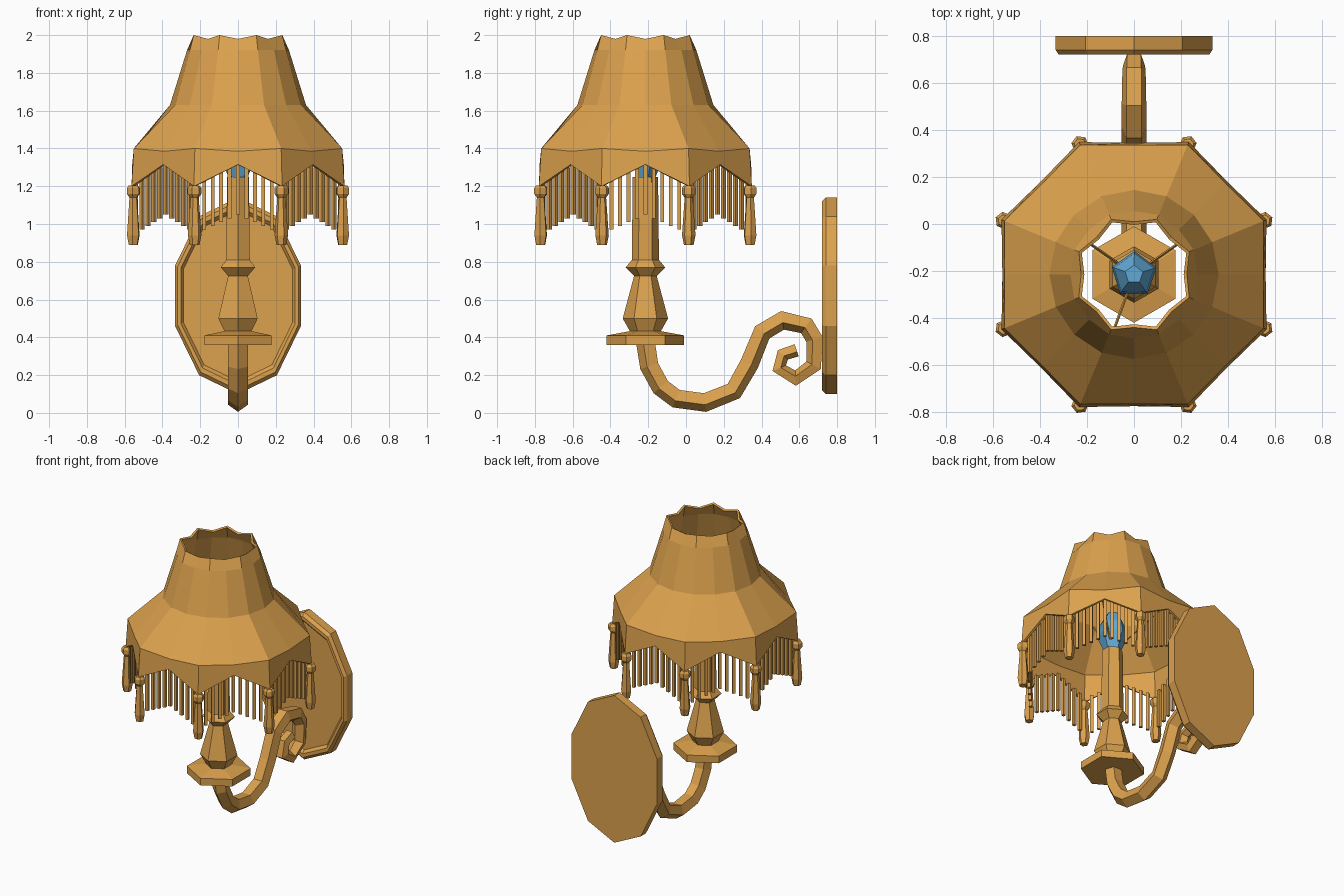
import bpy
import bmesh
import math
from mathutils import Vector

cube = bpy.data.objects.get("Cube")
if cube:
    bpy.data.objects.remove(cube, do_unlink=True)

AXIS = Vector((0, -0.215, 0))      # vertical axis of the lamp
STEP = math.pi / 8                 # the shade has sixteen segments


def material(name, colour):
    mat = bpy.data.materials.new(name)
    mat.use_nodes = True
    mat.diffuse_color = colour
    mat.node_tree.nodes["Principled BSDF"].inputs["Base Color"].default_value = colour
    return mat


BRASS = material("warm brass", (0.72, 0.36, 0.075, 1))
BLUE = material("blue glass", (0.12, 0.40, 0.67, 1))


def loft(name, rings, mat=BRASS, caps=True):
    """Skin a list of equal-length point rings."""
    bm = bmesh.new()
    loops = [[bm.verts.new(p) for p in ring] for ring in rings]
    n = len(loops[0])
    for a, b in zip(loops, loops[1:]):
        for i in range(n):
            j = (i + 1) % n
            bm.faces.new((a[i], a[j], b[j], b[i]))
    if caps:
        bm.faces.new(loops[0][::-1])
        bm.faces.new(loops[-1])
    bmesh.ops.recalc_face_normals(bm, faces=bm.faces)
    mesh = bpy.data.meshes.new(name)
    bm.to_mesh(mesh)
    bm.free()
    mesh.materials.append(mat)
    obj = bpy.data.objects.new(name, mesh)
    bpy.context.collection.objects.link(obj)
    return obj


def polar(radius, angle, z, centre=AXIS):
    return centre + Vector((radius * math.cos(angle), radius * math.sin(angle), z))


def lathe(name, profile, sides, phase=0.0, centre=AXIS, mat=BRASS):
    rings = [[polar(r, phase + math.tau * i / sides, z, centre) for i in range(sides)]
             for r, z in profile]
    return loft(name, rings, mat)


# Wall plate: ten-sided oval with a raised, chamfered rim
rings = []
for y, scale in ((0.80, 1), (0.74, 1), (0.72, 0.96), (0.72, 0.91), (0.74, 0.87)):
    rings.append([(0.35 * scale * math.sin(math.tau * i / 10), y,
                   0.62 + 0.52 * scale * math.cos(math.tau * i / 10)) for i in range(10)])
loft("wall_plate", rings)

# Curled arm: pentagonal section swept along a path in the side plane
path = [(-0.21, 0.38), (-0.19, 0.25), (-0.13, 0.14), (-0.05, 0.08), (0.10, 0.06),
        (0.25, 0.12), (0.33, 0.26), (0.40, 0.43), (0.51, 0.495), (0.64, 0.465),
        (0.685, 0.39), (0.68, 0.25), (0.58, 0.18), (0.49, 0.235), (0.51, 0.31), (0.585, 0.335)]
points = [Vector((0, y, z)) for y, z in path]
rings = []
for i, p in enumerate(points):
    tangents = []
    if i > 0:
        tangents.append((p - points[i - 1]).normalized())
    if i < len(points) - 1:
        tangents.append((points[i + 1] - p).normalized())
    t = sum(tangents, Vector()).normalized()
    out = Vector((0, t.z, -t.y))
    size = 0.055 if i < 9 else 0.055 - 0.0025 * (i - 8)
    rings.append([p + out * size * math.cos(math.tau * k / 5)
                  + Vector((size * math.sin(math.tau * k / 5), 0, 0)) for k in range(5)])
loft("curled_arm", rings)

# Drip pan and turned candle stem
lathe("drip_pan", [(0.205, 0.36), (0.205, 0.41), (0.07, 0.435)], 6, math.pi / 2)
lathe("candle_stem", [(0.075, 0.42), (0.12, 0.50), (0.06, 0.725), (0.105, 0.77),
                      (0.072, 0.81), (0.067, 1.25)], 6, math.pi / 2)

# Bulb
lathe("bulb", [(0.05, 1.24), (0.10, 1.36), (0.09, 1.44), (0.04, 1.52)], 5, 0.3, mat=BLUE)

# Shade: scalloped at both edges, corners on odd segments
# Each row is corner radius, corner height, middle radius, middle height
shade_rows = [(0.61, 1.20, 0.56, 1.315), (0.597, 1.40, 0.55, 1.385),
              (0.36, 1.63, 0.36, 1.63), (0.275, 1.92, 0.27, 1.92),
              (0.254, 2.00, 0.225, 1.98)]
rings = [[polar(cr, i * STEP, cz) if i % 2 else polar(mr, i * STEP, mz) for i in range(16)]
         for cr, cz, mr, mz in shade_rows]
shade = loft("lamp_shade", rings, caps=False)
solid = shade.modifiers.new("thickness", "SOLIDIFY")
solid.thickness = 0.015
solid.offset = -1

# Spokes holding the shade
for k, degrees in enumerate((35, 145, 250)):
    a = math.radians(degrees)
    side = Vector((-math.sin(a), math.cos(a), 0)) * 0.006
    up = Vector((0, 0, 0.006))
    ends = (polar(0.03, a, 1.27), polar(0.35, a, 1.61))
    loft(f"shade_spoke_{k + 1}", [[p + side, p + up, p - side, p - up] for p in ends])

# Tassels at the corners, with bead fringe strung between them
RODS = 9
for k in range(8):
    a = (2 * k + 1) * STEP
    lathe(f"tassel_{k + 1}", [(0.025, 1.205), (0.037, 1.19), (0.037, 1.16), (0.022, 1.14),
                              (0.036, 0.94), (0.026, 0.89)], 6, a, polar(0.6, a, 0))
    start = polar(0.585, a, 0)
    middle = polar(0.54, a + STEP, 0)
    end = polar(0.585, a + 2 * STEP, 0)
    for n in range(1, RODS + 1):
        t = 2 * n / (RODS + 1)
        spot = start.lerp(middle, t) if t < 1 else middle.lerp(end, t - 1)
        rise = 1 - abs(t - 1)
        lathe(f"fringe_rod_{k + 1}_{n}", [(0.014, 0.95 + 0.10 * rise), (0.014, 1.22 + 0.10 * rise)],
              4, a + STEP + math.pi / 4, spot)
